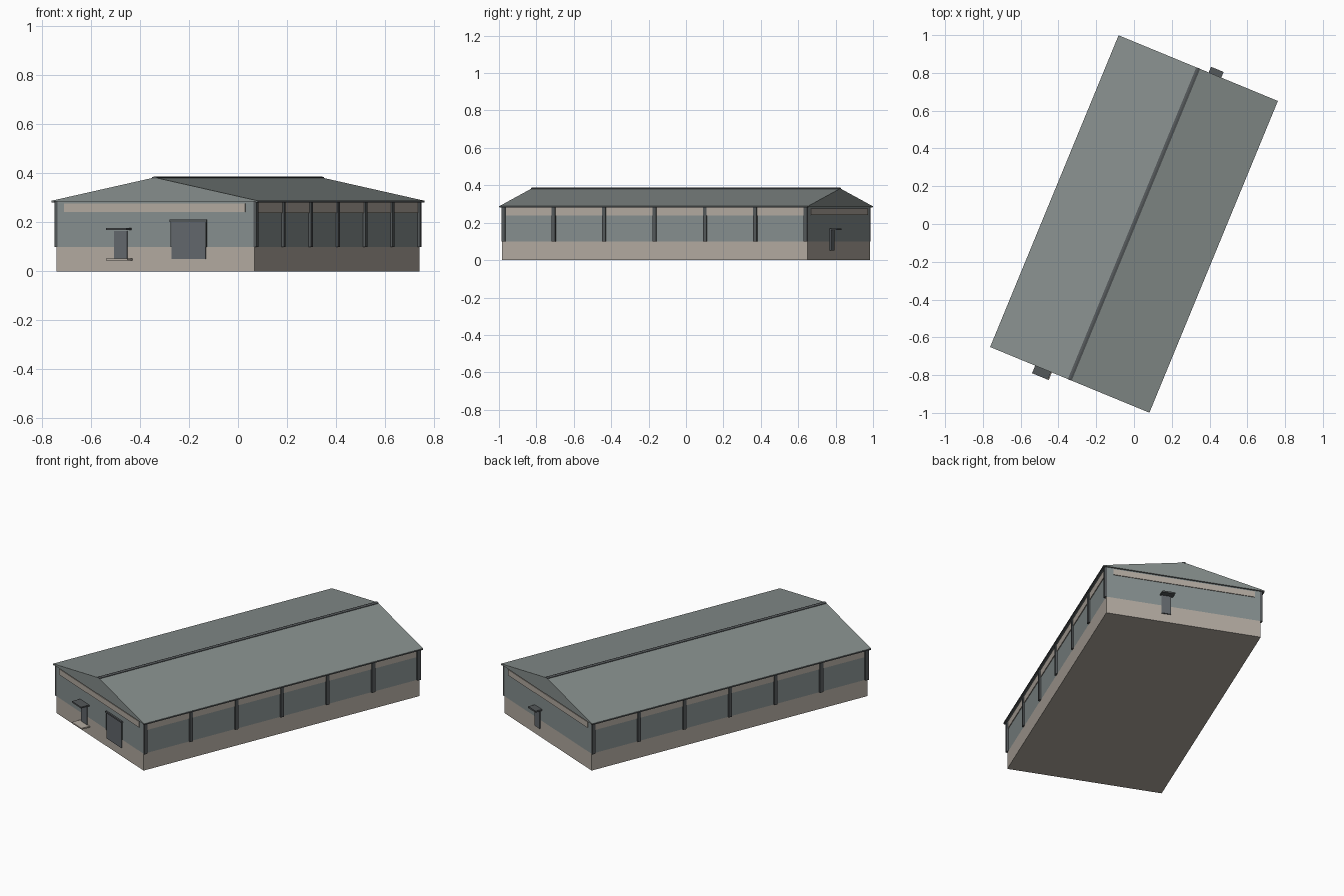
import bpy, bmesh, math
from mathutils import Matrix

if "Cube" in bpy.data.objects:
    bpy.data.objects.remove(bpy.data.objects["Cube"])

# The hall is built square to the axes, then turned about z
TURN = Matrix.Rotation(math.radians(-22.4), 4, 'Z')
W, L = 0.4365, 0.883      # half width and half length of the walls
EAVE = 0.284


def material(name, r, g, b):
    def lin(c):
        c /= 255
        return c / 12.92 if c <= 0.04045 else ((c + 0.055) / 1.055) ** 2.4
    m = bpy.data.materials.new(name)
    m.diffuse_color = (lin(r), lin(g), lin(b), 1)
    m.use_nodes = True
    m.node_tree.nodes["Principled BSDF"].inputs["Base Color"].default_value = m.diffuse_color
    return m


BEIGE = material("beige render", 178, 170, 160)
WALL = material("grey cladding", 134, 143, 143)
ROOF = material("grey roof sheet", 134, 142, 140)
TRIM = material("dark trim", 84, 88, 90)
DOOR = material("door grey", 98, 103, 108)


def finish(name, bm, mats):
    bmesh.ops.recalc_face_normals(bm, faces=bm.faces)
    bm.transform(TURN)
    me = bpy.data.meshes.new(name)
    bm.to_mesh(me)
    bm.free()
    for m in mats:
        me.materials.append(m)
    ob = bpy.data.objects.new(name, me)
    bpy.context.collection.objects.link(ob)
    return ob


def cube(x0, x1, y0, y1, z0, z1):
    bm = bmesh.new()
    bmesh.ops.create_cube(bm, size=1)
    for v in bm.verts:
        v.co = (x1 if v.co.x > 0 else x0,
                y1 if v.co.y > 0 else y0,
                z1 if v.co.z > 0 else z0)
    return bm


def box(name, mat, *dims):
    return finish(name, cube(*dims), [mat])


def prism(name, mat, profile, y0, y1):
    bm = bmesh.new()
    face = bm.faces.new([bm.verts.new((x, y0, z)) for x, z in profile])
    ext = bmesh.ops.extrude_face_region(bm, geom=[face])["geom"]
    verts = [g for g in ext if isinstance(g, bmesh.types.BMVert)]
    bmesh.ops.translate(bm, verts=verts, vec=(0, y1 - y0, 0))
    return finish(name, bm, [mat])


# Walls: beige plinth below, grey cladding above
bm = cube(-W, W, -L, L, 0, EAVE)
bmesh.ops.bisect_plane(bm, geom=bm.verts[:] + bm.edges[:] + bm.faces[:],
                       plane_co=(0, 0, 0.1), plane_no=(0, 0, 1))
for f in bm.faces:
    f.material_index = 1 if f.calc_center_median().z > 0.1 else 0
finish("walls", bm, [BEIGE, WALL])

# Gabled roof and ridge cap
prism("roof", ROOF, [(-0.455, EAVE), (0.455, EAVE), (0.455, 0.288),
                     (0, 0.383), (-0.455, 0.288)], -0.8925, 0.8925)
prism("ridge_cap", TRIM, [(-0.011, 0.379), (0.011, 0.379), (0.011, 0.384),
                          (0, 0.387), (-0.011, 0.384)], -0.893, 0.893)

# Long sides: posts, beige band, gutter
for side, s in (("left", -1), ("right", 1)):
    def out(a, b):
        return sorted((s * (W + a), s * (W + b)))
    for i in range(7):
        v = -0.874 + i * 1.748 / 6
        box(f"{side}_post_{i + 1}", TRIM, *out(-0.004, 0.01),
            v - 0.01, v + 0.01, 0.1, EAVE)
    box(f"{side}_band", BEIGE, *out(-0.002, 0.004), -0.86, 0.86, 0.238, 0.28)
    box(f"{side}_gutter", TRIM, *out(0.008, 0.0195), -0.892, 0.892, 0.28, 0.287)

# Beige bands on the gable ends
for end, s in (("front", -1), ("back", 1)):
    y0, y1 = sorted((s * (L - 0.002), s * (L + 0.004)))
    box(f"{end}_band", BEIGE, -0.402, 0.396, y0, y1, 0.242, 0.276)

# Front: large gate with lintel, small door with canopy and step
box("front_gate", DOOR, 0.073, 0.222, -L - 0.005, -L + 0.002, 0.05, 0.205)
box("gate_lintel", TRIM, 0.066, 0.228, -L - 0.009, -L + 0.002, 0.202, 0.211)
for name, x in (("left", 0.069), ("right", 0.222)):
    box(f"gate_jamb_{name}", TRIM, x, x + 0.004, -L - 0.007, -L + 0.002, 0.1, 0.203)
box("front_door", DOOR, -0.182, -0.123, -L - 0.005, -L + 0.002, 0.053, 0.165)
box("front_canopy", TRIM, -0.198, -0.107, -0.936, -L + 0.002, 0.169, 0.177)
box("front_step", BEIGE, -0.198, -0.102, -0.936, -L + 0.002, 0.045, 0.053)

# Back: small door with canopy
box("back_door", DOOR, 0.073, 0.126, L - 0.002, L + 0.007, 0.05, 0.16)
box("back_canopy", TRIM, 0.06, 0.132, L - 0.002, 0.925, 0.16, 0.169)
